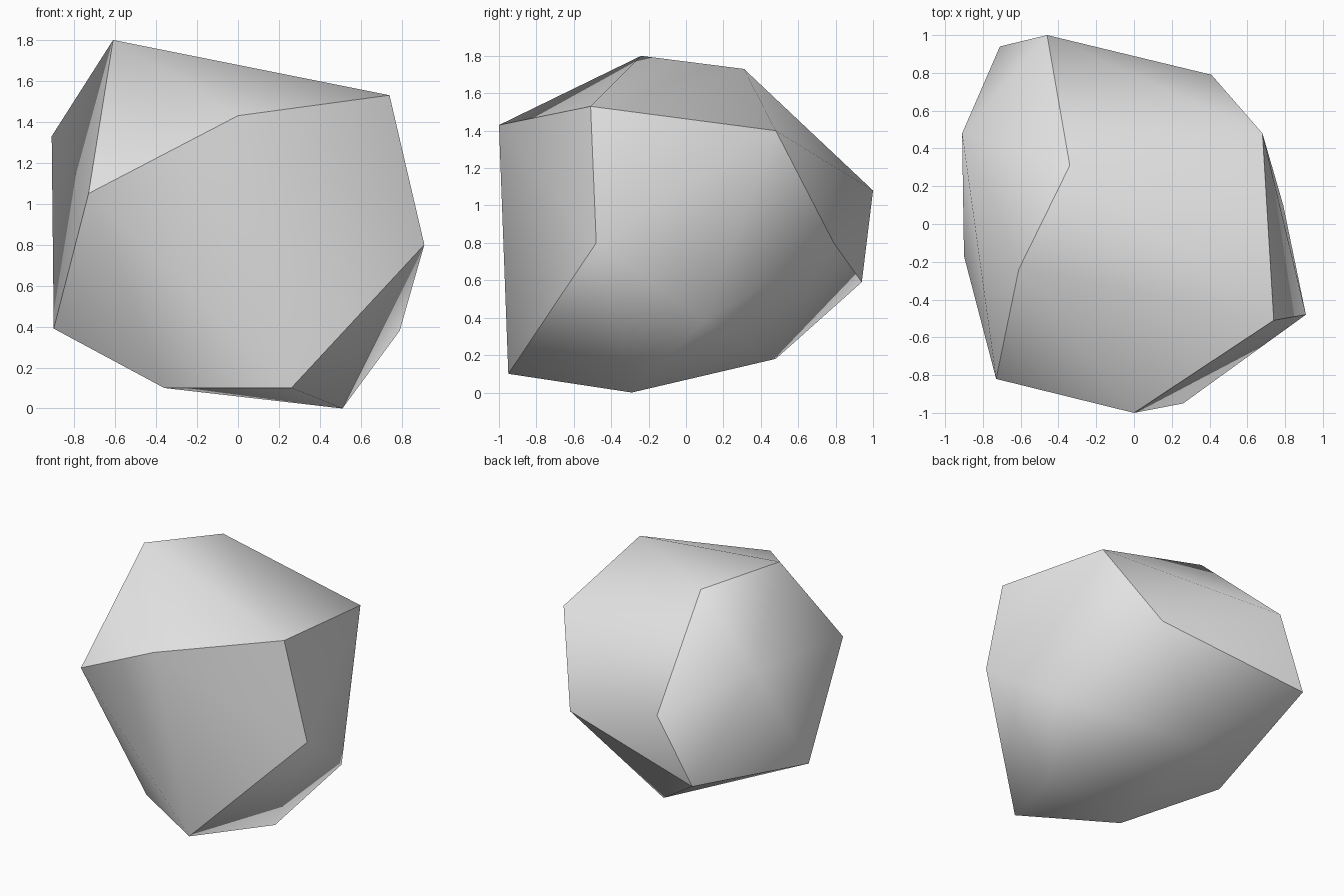
import bpy
import bmesh

# Remove the default cube if the scene has it
default_cube = bpy.data.objects.get("Cube")
if default_cube:
    bpy.data.objects.remove(default_cube, do_unlink=True)

# Corner points of the stone
CORNERS = {
    "crest": (-0.61, -0.24, 1.80),
    "crest_back": (-0.34, 0.31, 1.73),
    "brow_left": (0.74, -0.51, 1.53),
    "brow_front": (0.0, -1.0, 1.43),
    "brow_right": (-0.73, -0.82, 1.05),
    "cheek": (0.91, -0.48, 0.80),
    "flank": (0.79, 0.10, 0.38),
    "shoulder": (0.68, 0.48, 1.40),
    "hip": (0.41, 0.79, 0.80),
    "back_top": (-0.46, 1.0, 1.08),
    "back_low": (-0.71, 0.94, 0.59),
    "side_top": (-0.91, 0.48, 1.33),
    "side_low": (-0.90, -0.17, 0.39),
    "foot": (0.51, -0.29, 0.0),
    "toe": (0.26, -0.95, 0.10),
    "heel": (-0.36, -0.57, 0.10),
    "base_back": (-0.15, 0.48, 0.18),
}

# Ridges that separate the smooth sides
RIDGES = [
    ["brow_right", "brow_front", "brow_left", "cheek", "toe", "heel", "side_low", "brow_right"],
    ["brow_right", "crest", "crest_back", "back_top", "back_low"],
    ["brow_left", "shoulder", "hip", "back_low", "side_low"],
]


def make_material(name, color):
    mat = bpy.data.materials.new(name)
    mat.use_nodes = True
    mat.diffuse_color = color
    mat.node_tree.nodes["Principled BSDF"].inputs["Base Color"].default_value = color
    return mat


# Stone body: convex skin over the corners
bm = bmesh.new()
verts = {name: bm.verts.new(point) for name, point in CORNERS.items()}
bmesh.ops.convex_hull(bm, input=list(verts.values()))
bmesh.ops.recalc_face_normals(bm, faces=bm.faces[:])

# Smooth sides with sharp ridges between them
for face in bm.faces:
    face.smooth = True
for ridge in RIDGES:
    for start, end in zip(ridge, ridge[1:]):
        edge = bm.edges.get((verts[start], verts[end]))
        if edge:
            edge.smooth = False

mesh = bpy.data.meshes.new("stone")
bm.to_mesh(mesh)
bm.free()
mesh.materials.append(make_material("light_grey", (0.8, 0.8, 0.8, 1.0)))
stone = bpy.data.objects.new("stone", mesh)
bpy.context.scene.collection.objects.link(stone)
